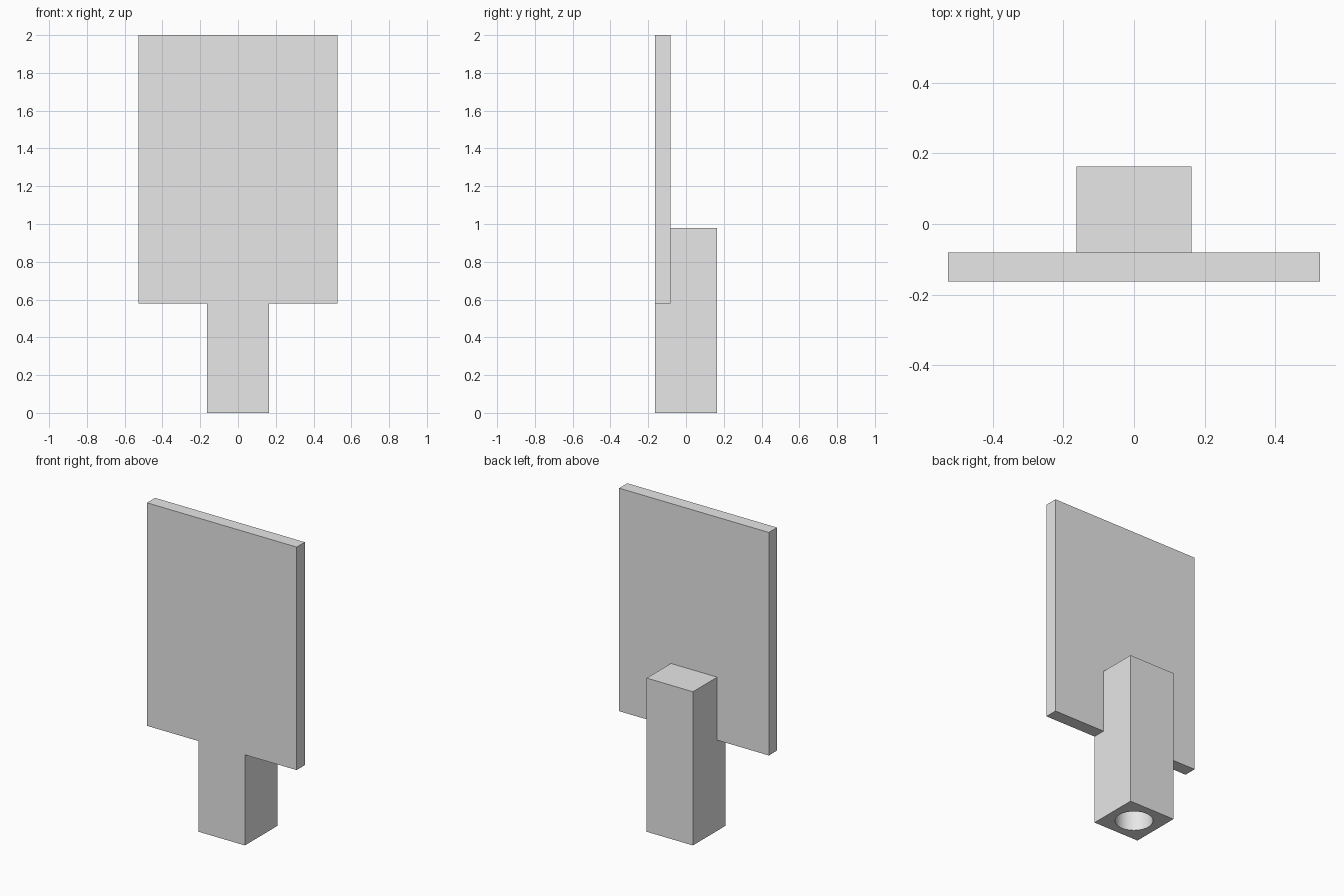
import bpy
from mathutils import Vector

default = bpy.data.objects.get("Cube")
if default:
    bpy.data.objects.remove(default, do_unlink=True)

grey = bpy.data.materials.new("light_grey")
grey.use_nodes = True
colour = (0.8, 0.8, 0.8, 1.0)
grey.diffuse_color = colour
bsdf = next(n for n in grey.node_tree.nodes if n.type == "BSDF_PRINCIPLED")
bsdf.inputs["Base Color"].default_value = colour

POST_HALF = 0.163
PLATE_HALF = 0.528
PLATE_BOTTOM, PLATE_TOP = 0.578, 2.0
HOLE_RADIUS, HOLE_DEPTH = 0.11, 0.55


def box(name, low, high):
    """Box between two opposite corners, with its size baked into the mesh."""
    low, high = Vector(low), Vector(high)
    bpy.ops.mesh.primitive_cube_add(size=1, location=(low + high) / 2)
    obj = bpy.context.object
    obj.name = name
    obj.scale = high - low
    bpy.ops.object.transform_apply(location=True, rotation=False, scale=True)
    obj.data.materials.append(grey)
    return obj


def combine(obj, other, operation):
    """Apply a boolean and remove the helper."""
    other.hide_render = True
    mod = obj.modifiers.new(operation.lower(), "BOOLEAN")
    mod.operation, mod.object, mod.solver = operation, other, "EXACT"
    bpy.ops.object.select_all(action="DESELECT")
    bpy.context.view_layer.objects.active = obj
    obj.select_set(True)
    bpy.ops.object.modifier_apply(modifier=mod.name)
    bpy.data.objects.remove(other, do_unlink=True)


# Square post and flat panel, flush at the front
sign = box("panel_on_post", (-POST_HALF, -POST_HALF, 0), (POST_HALF, POST_HALF, 0.98))
panel = box("panel", (-PLATE_HALF, -POST_HALF, PLATE_BOTTOM),
            (PLATE_HALF, -0.081, PLATE_TOP))
combine(sign, panel, "UNION")

# Round socket in the underside of the post
bpy.ops.mesh.primitive_cylinder_add(vertices=48, radius=HOLE_RADIUS, depth=2 * HOLE_DEPTH)
socket = bpy.context.object
socket.name = "socket_cutter"
socket.data.materials.append(grey)
combine(sign, socket, "DIFFERENCE")
bpy.ops.object.shade_smooth_by_angle()
